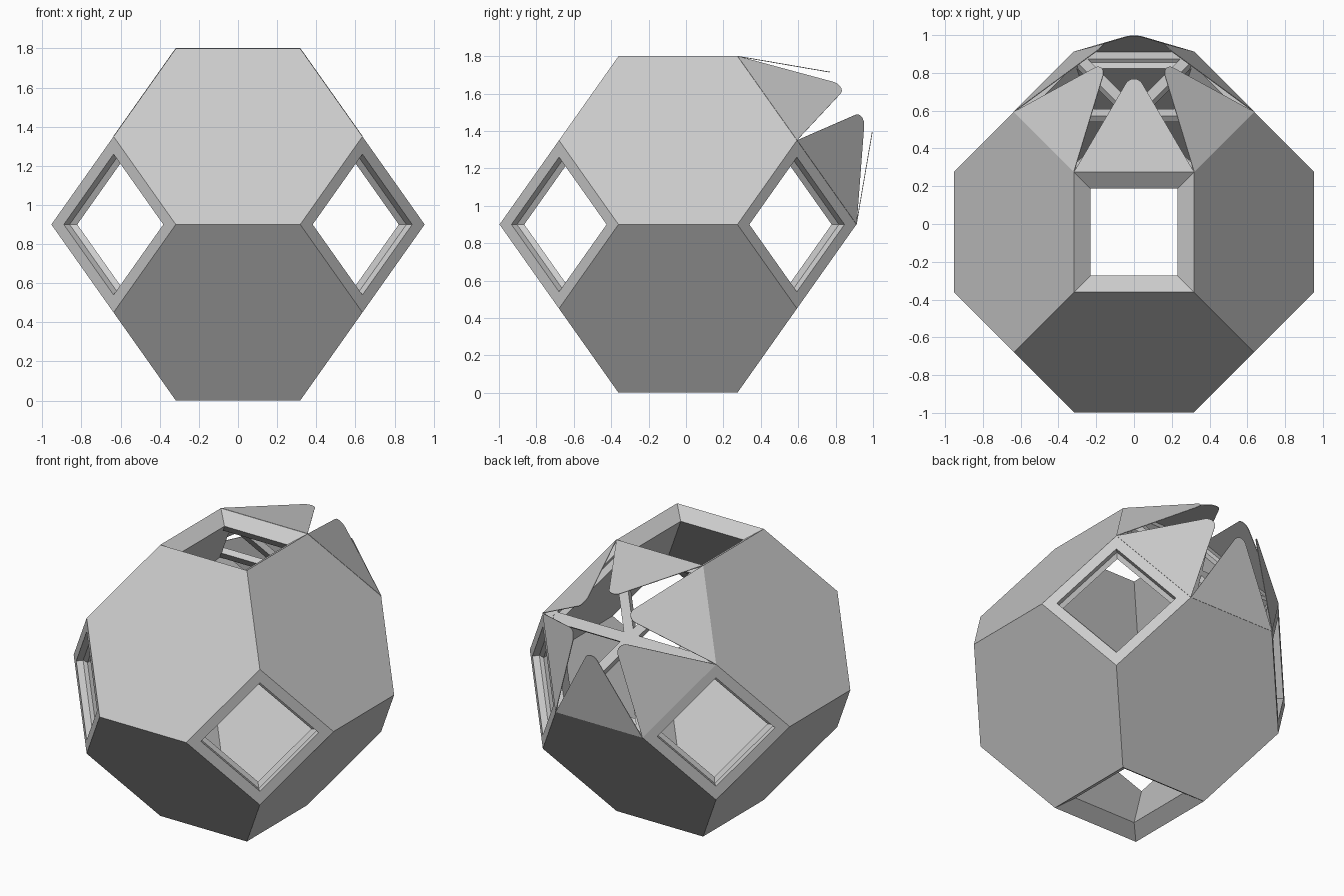
import bpy, bmesh, math
from mathutils import Matrix, Vector

if "Cube" in bpy.data.objects:
    bpy.data.objects.remove(bpy.data.objects["Cube"])

EDGE = 0.636                      # edge length of the truncated octahedron
APO = EDGE * math.sqrt(3) / 2     # hexagon apothem
SQ_R = EDGE / math.sqrt(2)        # square corner radius
SQ_D = 2 * SQ_R                   # centre to square faces
HEX_D = SQ_R * math.sqrt(3)       # centre to hexagon faces
WALL, FRAME, RIB = 0.108, 0.042, 0.064
CENTRE = Vector((0, -0.043, 0.9))


def face_matrix(normal, dist):
    """Local frame on a face: Z outwards, X horizontal."""
    n = Vector(normal).normalized()
    x = Vector((0, 0, 1)).cross(n).normalized()
    y = n.cross(x)
    rot = Matrix((x, y, n)).transposed().to_4x4()
    return Matrix.Translation(CENTRE + n * dist) @ rot


def ngon(radius, n):
    return [(radius * math.cos(2 * math.pi * i / n),
             radius * math.sin(2 * math.pi * i / n)) for i in range(n)]


def make(name, verts, faces, matrix):
    bm = bmesh.new()
    vs = [bm.verts.new(matrix @ Vector(v)) for v in verts]
    for f in faces:
        bm.faces.new([vs[i] for i in f])
    bmesh.ops.recalc_face_normals(bm, faces=bm.faces[:])
    mesh = bpy.data.meshes.new(name)
    bm.to_mesh(mesh)
    bm.free()
    ob = bpy.data.objects.new(name, mesh)
    bpy.context.collection.objects.link(ob)
    return ob


def plate(name, outline, z0, z1, matrix):
    n = len(outline)
    verts = [(x, y, z) for z in (z0, z1) for x, y in outline]
    faces = [list(range(n)), list(range(n, 2 * n))]
    faces += [(i, (i + 1) % n, n + (i + 1) % n, n + i) for i in range(n)]
    return make(name, verts, faces, matrix)


def ring(name, n, r_out, r_in, depth, matrix):
    loops = [(r_out, 0), (r_in, 0), (r_in, -depth), (r_out, -depth)]
    verts = [(x, y, z) for r, z in loops for x, y in ngon(r, n)]
    faces = [(a * n + i, a * n + (i + 1) % n,
              (a + 1) % 4 * n + (i + 1) % n, (a + 1) % 4 * n + i)
             for a in range(4) for i in range(n)]
    return make(name, verts, faces, matrix)


# Solid hexagonal wall panels; the upper back one is the opening
s2 = math.sqrt(2)
for sz in (-1, 1):
    for side, (nx, ny) in {"front": (0, -1), "right": (1, 0),
                           "back": (0, 1), "left": (-1, 0)}.items():
        m = face_matrix((nx * s2, ny * s2, sz), HEX_D)
        if side == "back" and sz == 1:
            hatch = m
        else:
            level = "upper" if sz > 0 else "lower"
            plate(f"{level}_{side}_panel", ngon(EDGE, 6), -WALL, 0, m)

# Square window frames on the four diagonal sides
for nx in (-1, 1):
    for ny in (-1, 1):
        ring("window_frame", 4, SQ_R, SQ_R * 0.8, FRAME,
             face_matrix((nx, ny, 0), SQ_D))

# Rim and crossing ribs of the hatch
ring("hatch_rim", 6, EDGE, EDGE * (1 - RIB / APO), WALL, hatch)
L, W = EDGE - 0.05, RIB / 2
for k in range(3):
    plate("hatch_rib", [(-L, -W), (L, -W), (L, W), (-L, W)],
          -FRAME, -0.002, hatch @ Matrix.Rotation(k * math.pi / 3, 4, 'Z'))

# Six thin petals with rounded tips, hinged open on the hatch edges
R = 0.05
tip = [(R * math.cos(a), -(APO - 2 * R) - R * math.sin(a))
       for a in (math.radians(30 + 15 * i) for i in range(9))]
petal = [(-EDGE / 2, 0), (EDGE / 2, 0)] + tip
for k in range(6):
    m = (hatch @ Matrix.Rotation(k * math.pi / 3, 4, 'Z')
         @ Matrix.Translation((0, APO, 0))
         @ Matrix.Rotation(math.radians(-45), 4, 'X'))
    plate("hatch_petal", petal, -0.002, 0.002, m)
